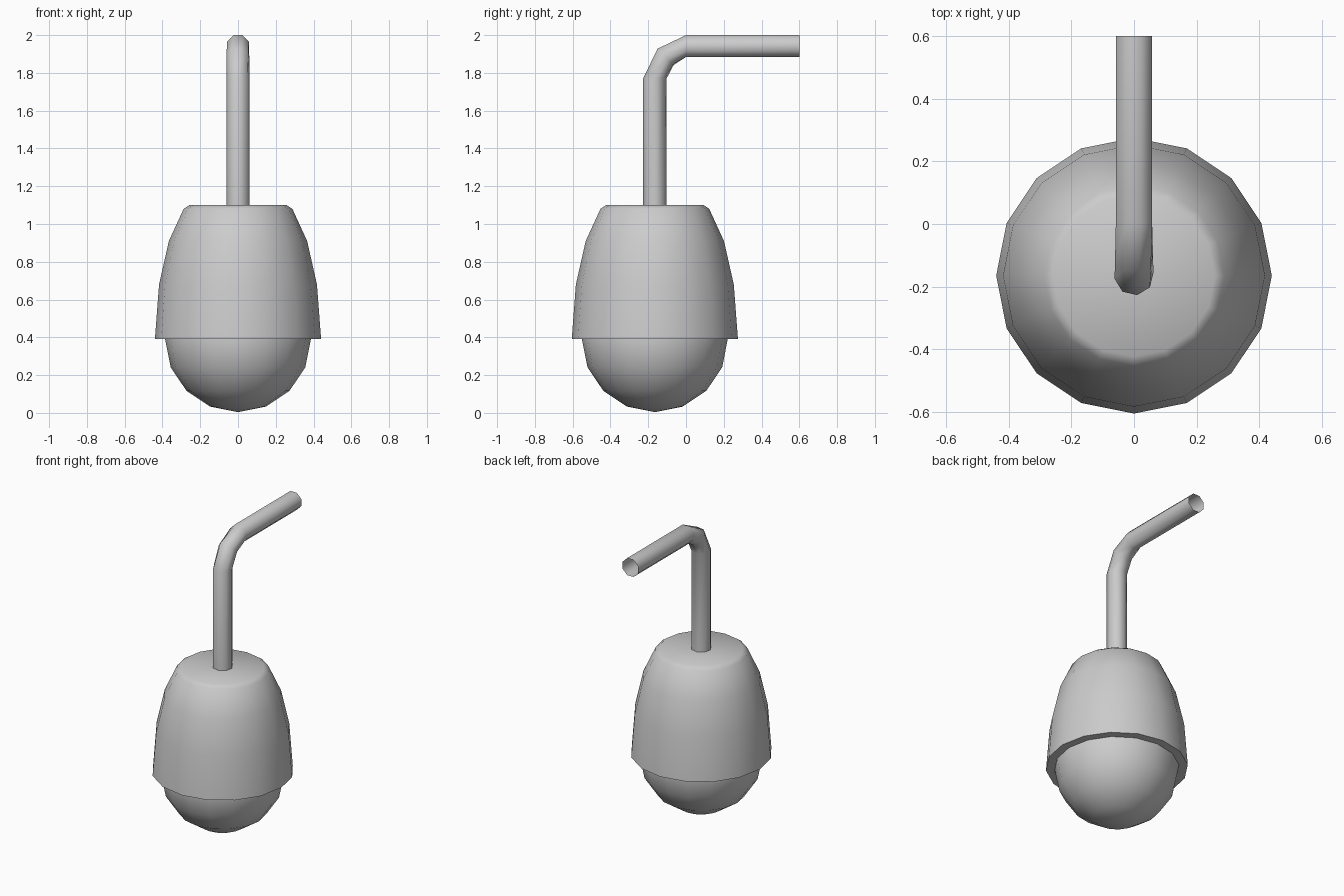
import bpy, math
from math import sin, cos, radians, pi

if "Cube" in bpy.data.objects:
    bpy.data.objects.remove(bpy.data.objects["Cube"])

AXIS_Y = -0.165
SIDES = 16


def finish(obj):
    bpy.ops.object.select_all(action='DESELECT')
    obj.select_set(True)
    bpy.context.view_layer.objects.active = obj
    bpy.ops.object.shade_smooth_by_angle(angle=radians(50))


def skin_rings(name, rings, cap_end=False):
    """Join equal-sized rings of points into a tube."""
    n = len(rings[0])
    verts = [p for ring in rings for p in ring]
    faces = []
    for k in range(len(rings) - 1):
        for i in range(n):
            j = (i + 1) % n
            faces.append((k * n + i, k * n + j, (k + 1) * n + j, (k + 1) * n + i))
    if cap_end:
        faces.append(tuple(range((len(rings) - 1) * n, len(rings) * n)))
    mesh = bpy.data.meshes.new(name)
    mesh.from_pydata(verts, [], faces)
    obj = bpy.data.objects.new(name, mesh)
    bpy.context.collection.objects.link(obj)
    finish(obj)
    return obj


# Housing: lathed profile from the inner lip out and up to the flat top
profile = [(0.38, 0.39), (0.44, 0.39), (0.418, 0.68), (0.366, 0.91),
           (0.288, 1.08), (0.258, 1.10)]
skin_rings("housing", [
    [(r * cos(2 * pi * i / SIDES), AXIS_Y + r * sin(2 * pi * i / SIDES), z)
     for i in range(SIDES)] for r, z in profile], cap_end=True)

# Camera dome: low-poly ball half sunk in the housing
bpy.ops.mesh.primitive_uv_sphere_add(segments=SIDES, ring_count=8, radius=0.386,
                                     location=(0, AXIS_Y, 0.39))
dome = bpy.context.object
dome.name = "dome"
finish(dome)

# Bent pipe arm: (y, z, bend angle, twist) per octagonal ring, far end open
R = 0.0628
path = [(AXIS_Y, 1.09, 0, 9), (AXIS_Y, 1.77, 0, 9), (-0.108, 1.885, 45, 15),
        (0.0, 1.942, 90, 22.5), (0.60, 1.942, 90, 22.5)]
rings = []
for y, z, bend, twist in path:
    ring = []
    for i in range(8):
        a = radians(twist + 45 * i)
        u, v = R * cos(a), R * sin(a)
        ring.append((u, y + v * cos(radians(bend)), z - v * sin(radians(bend))))
    rings.append(ring)
skin_rings("pipe_arm", rings)
